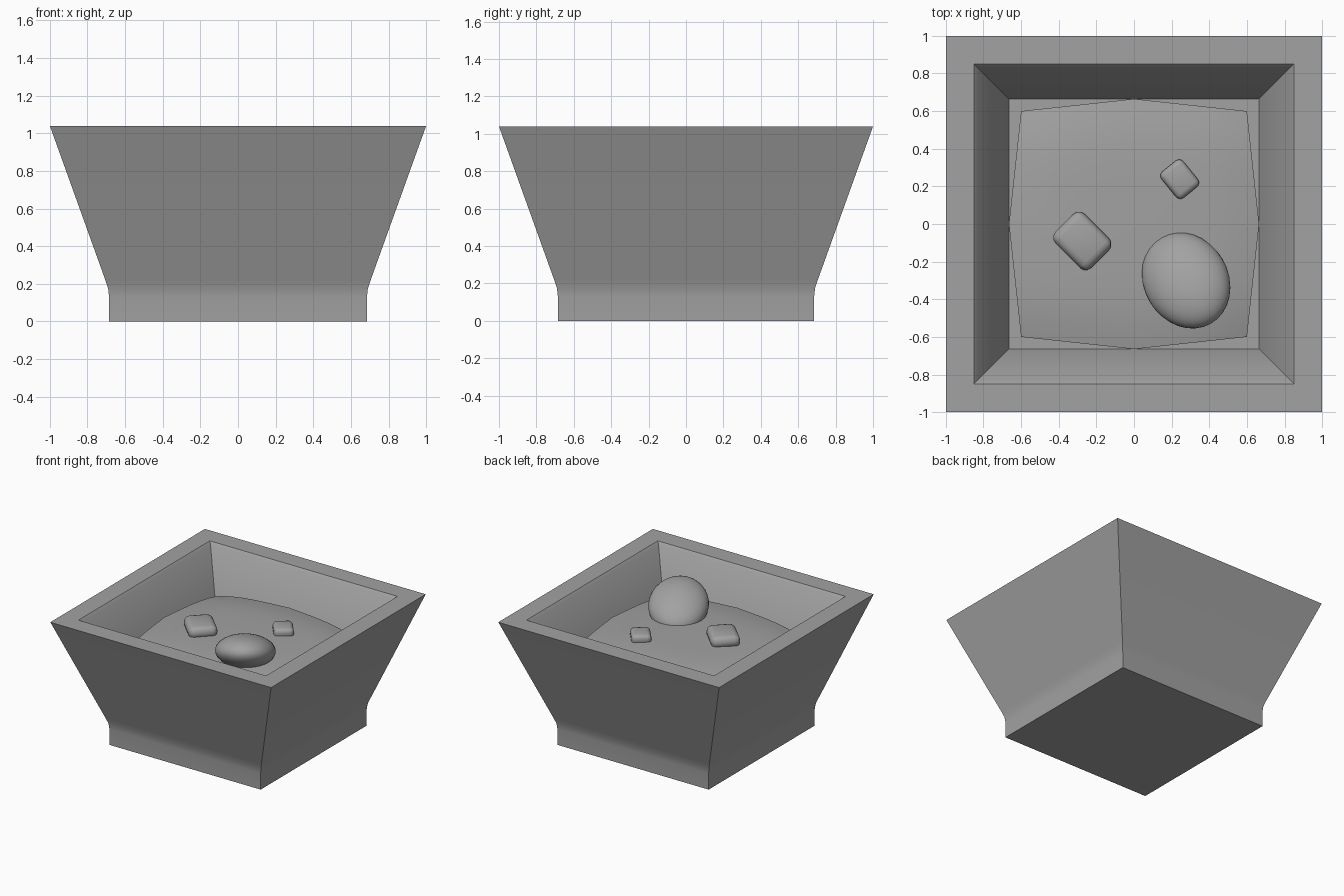
import bpy, bmesh
from math import radians
from mathutils import Euler, Matrix

cube = bpy.data.objects.get("Cube")
if cube:
    bpy.data.objects.remove(cube, do_unlink=True)

GREY = (0.36, 0.36, 0.36, 1)
grey = bpy.data.materials.new("plain_grey")
grey.use_nodes = True
grey.diffuse_color = GREY
grey.node_tree.nodes["Principled BSDF"].inputs["Base Color"].default_value = GREY


def finish(bm, name, angle=40):
    """Turn a bmesh into a smooth shaded grey object."""
    bmesh.ops.recalc_face_normals(bm, faces=bm.faces)
    mesh = bpy.data.meshes.new(name)
    bm.to_mesh(mesh)
    bm.free()
    mesh.materials.append(grey)
    obj = bpy.data.objects.new(name, mesh)
    bpy.context.collection.objects.link(obj)
    bpy.ops.object.select_all(action='DESELECT')
    obj.select_set(True)
    bpy.context.view_layer.objects.active = obj
    bpy.ops.object.shade_smooth_by_angle(angle=radians(angle))
    return obj


# Square pot: one wall profile (half width, height) lofted around four corners
profile = [(0.685, 0), (0.685, 0.13), (0.69, 0.175), (0.705, 0.22), (1, 1.04),
           (0.85, 1.04), (0.83, 1.02), (0.665, 0.6)]
bm = bmesh.new()
rings = [[bm.verts.new((sx * w, sy * w, z))
          for sx, sy in ((-1, -1), (1, -1), (1, 1), (-1, 1))] for w, z in profile]
for low, high in zip(rings, rings[1:]):
    for i in range(4):
        j = (i + 1) % 4
        bm.faces.new((low[i], low[j], high[j], high[i]))
bm.faces.new(rings[0])
bm.faces.new(rings[-1])
finish(bm, "square_pot")

# Soil: domed cushion with bowed sides and a skirt going down to the pot floor
bm = bmesh.new()
bmesh.ops.create_grid(bm, x_segments=12, y_segments=12, size=1)
for v in bm.verts:
    a, b = v.co.x, v.co.y
    v.co = (0.6 * a * (1 + 0.108 * (1 - abs(b))),
            0.6 * b * (1 + 0.108 * (1 - abs(a))),
            0.83 - 0.04 * (a ** 4 + b ** 4))
border = [e for e in bm.edges if e.is_boundary]
skirt = bmesh.ops.extrude_edge_only(bm, edges=border)["geom"]
for v in skirt:
    if isinstance(v, bmesh.types.BMVert):
        v.co.z = 0.6
finish(bm, "soil")


# Rounded pebbles lying on the soil
def pebble(name, place, size, turn):
    bm = bmesh.new()
    bmesh.ops.create_cube(bm, size=1, matrix=Matrix.Diagonal((*size, 1)))
    bmesh.ops.bevel(bm, geom=bm.edges[:], offset=size[1] * 0.2, segments=3,
                    profile=0.5, affect='EDGES')
    obj = finish(bm, name, 60)
    obj.location = place
    obj.rotation_euler.z = radians(turn)


pebble("large_pebble", (-0.275, -0.09, 0.85), (0.27, 0.22, 0.1), -45)
pebble("small_pebble", (0.243, 0.238, 0.84), (0.18, 0.15, 0.08), -51)

# Flattened stone leaning up towards the front corner
bm = bmesh.new()
bmesh.ops.create_uvsphere(bm, u_segments=32, v_segments=20, radius=1)
stone = finish(bm, "leaning_stone", 60)
stone.scale = (0.278, 0.225, 0.128)
stone.rotation_euler = Euler((0, radians(-20), radians(-60)))
stone.location = (0.277, -0.3, 0.88)
